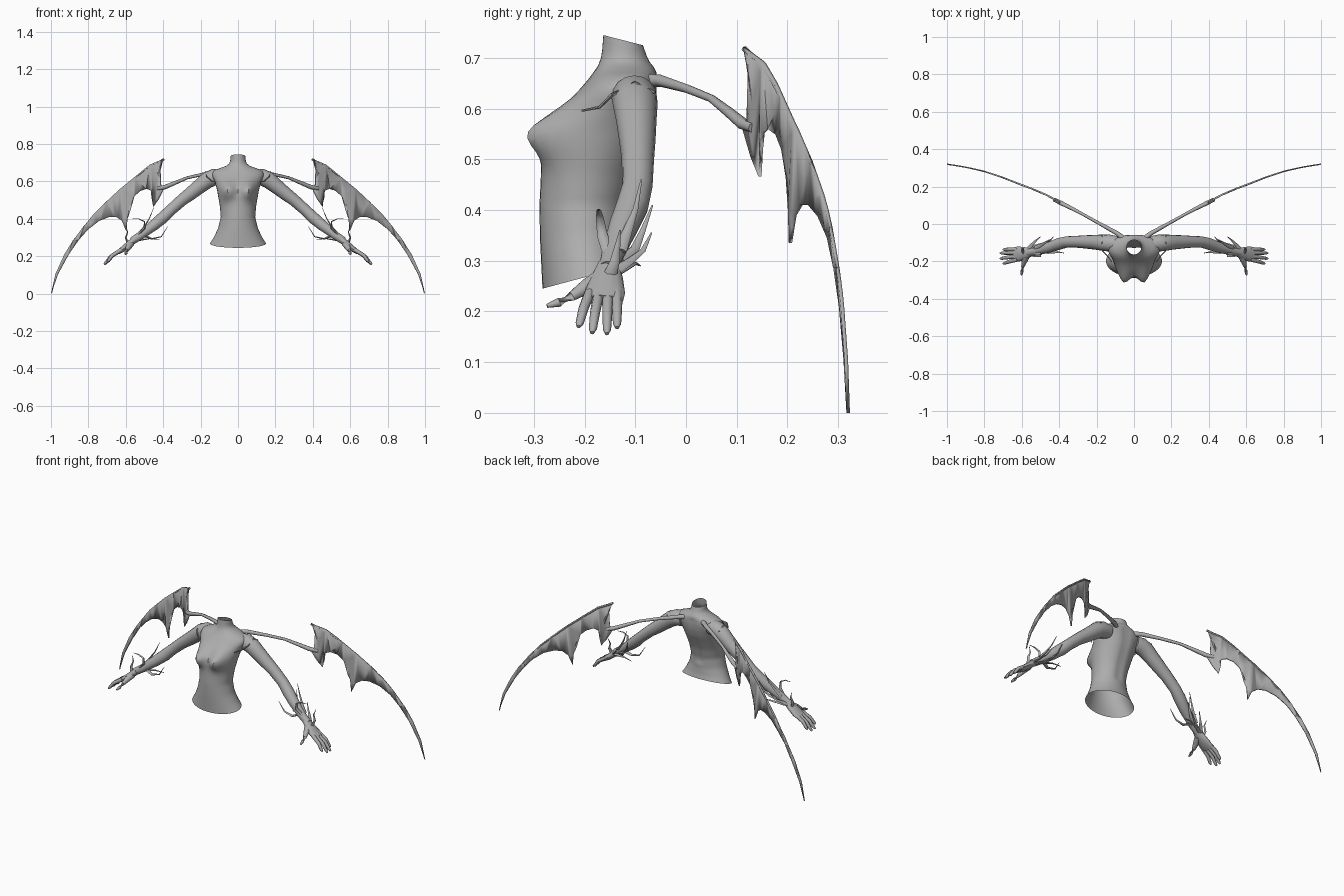
import bpy, bmesh, math
from mathutils import Vector

grey = bpy.data.materials.new("grey")
grey.diffuse_color = (0.42, 0.42, 0.42, 1)


def lerp_table(table, t):
    """Linear lookup in rows sorted by first value."""
    for a, b in zip(table, table[1:]):
        if t <= b[0]:
            k = max(0, (t - a[0]) / (b[0] - a[0]))
            return [p + (q - p) * k for p, q in zip(a, b)]
    return list(table[-1])


def finish(name, bm, mirror=True, angle=50):
    me = bpy.data.meshes.new(name)
    bmesh.ops.recalc_face_normals(bm, faces=bm.faces)
    bm.to_mesh(me)
    bm.free()
    me.materials.append(grey)
    ob = bpy.data.objects.new(name, me)
    bpy.context.collection.objects.link(ob)
    bpy.context.view_layer.objects.active = ob
    ob.select_set(True)
    bpy.ops.object.shade_smooth_by_angle(angle=math.radians(angle))
    ob.select_set(False)
    if mirror:
        ob.modifiers.new("mirror", 'MIRROR').use_mirror_merge = False
    return ob


def skin_rings(bm, rings):
    n = len(rings[0])
    for a, b in zip(rings, rings[1:]):
        for i in range(n):
            j = (i + 1) % n
            bm.faces.new((a[i], a[j], b[j], b[i]))


def tube(name, path, n=10):
    """Tapered tube; rows are x, y, z, radius and optional thickness radius."""
    bm = bmesh.new()
    pts = [Vector(p[:3]) for p in path]
    rings = []
    for i, p in enumerate(path):
        t = (pts[min(i + 1, len(pts) - 1)] - pts[max(i - 1, 0)]).normalized()
        ref = Vector((0, 1, 0)) if abs(t.y) < 0.85 else Vector((0, 0, 1))
        side = (ref - t * ref.dot(t)).normalized()
        up = t.cross(side)
        ra, rb = p[3], p[-1]
        rings.append([bm.verts.new(pts[i] + side * ra * math.cos(k * math.tau / n)
                                   + up * rb * math.sin(k * math.tau / n)) for k in range(n)])
    skin_rings(bm, rings)
    bm.faces.new(rings[0])
    bm.faces.new(rings[-1])
    return finish(name, bm)


# Torso: z, half width, front y, back y, tilt of the ring
torso = [(.268, .150, -.283, -.112, .023), (.30, .130, -.285, -.118, .015),
         (.35, .106, -.288, -.122, .005), (.41, .092, -.289, -.120, 0),
         (.47, .097, -.286, -.105, 0), (.52, .106, -.282, -.085, 0),
         (.56, .113, -.272, -.068, 0), (.60, .125, -.245, -.058, 0),
         (.635, .140, -.212, -.055, 0), (.655, .135, -.195, -.056, 0),
         (.672, .095, -.182, -.058, 0), (.685, .058, -.172, -.064, -.002),
         (.70, .043, -.166, -.074, -.005), (.735, .039, -.163, -.085, -.010)]
bm = bmesh.new()
rings = []
for s in range(37):
    z0 = .268 + s * (.735 - .268) / 36
    z, w, f, b, tilt = lerp_table(torso, z0)
    ring = []
    for k in range(36):
        a = k * math.tau / 36
        x = w * math.sin(a)
        y = (f + b) / 2 - (b - f) / 2 * math.cos(a)
        zz = z - tilt * math.cos(a)
        if math.cos(a) > 0:      # bust swelling
            y -= .052 * math.exp(-((abs(x) - .056) / .036) ** 2 - ((zz - .552) / .046) ** 2)
        elif .38 < zz < .66:     # spine groove
            y -= .008 * math.exp(-(x / .02) ** 2)
        ring.append(bm.verts.new((x, y, zz)))
    rings.append(ring)
skin_rings(bm, rings)
finish("torso", bm, mirror=False)

# Arm and hand
tube("arm", [(.09, -.105, .625, .040), (.13, -.102, .622, .045), (.165, -.10, .606, .044),
             (.20, -.098, .578, .040), (.25, -.096, .538, .036), (.30, -.095, .50, .032),
             (.36, -.096, .447, .030), (.40, -.106, .408, .032), (.45, -.124, .366, .029),
             (.52, -.145, .312, .022), (.565, -.153, .282, .020)], 16)
tube("palm", [(.55, -.152, .292, .022, .018), (.58, -.156, .266, .032, .018),
              (.615, -.160, .238, .040, .016), (.64, -.162, .222, .038, .012)], 14)
for name, y0, tip in (("index_finger", -.190, (.700, -.212, .170)),
                      ("middle_finger", -.172, (.716, -.185, .158)),
                      ("ring_finger", -.154, (.716, -.156, .156)),
                      ("little_finger", -.136, (.700, -.136, .168))):
    a, b = Vector((.622, y0, .236)), Vector(tip)
    m = a.lerp(b, .55) + Vector((.006, 0, .006))
    tube(name, [(*a, .011), (*m, .010), (*a.lerp(b, .9), .008), (*b, .004)], 8)
tube("thumb", [(.572, -.165, .268, .018), (.585, -.195, .250, .016), (.594, -.225, .230, .010),
               (.598, -.250, .218, .009), (.602, -.274, .211, .004)], 8)

# Thorny tendrils growing from the forearm
tendrils = [
    [(.54, -.15, .31), (.50, -.165, .35), (.50, -.17, .385), (.53, -.172, .40), (.565, -.17, .40)],
    [(.50, -.14, .31), (.46, -.15, .293), (.41, -.15, .305), (.375, -.155, .36)],
    [(.53, -.13, .32), (.50, -.115, .36), (.475, -.10, .40), (.45, -.088, .46)],
    [(.51, -.13, .30), (.47, -.10, .325), (.445, -.085, .36), (.43, -.066, .41)],
    [(.57, -.14, .28), (.545, -.11, .30), (.52, -.085, .32), (.50, -.068, .355)],
    [(.58, -.15, .27), (.53, -.12, .285), (.47, -.10, .295), (.42, -.09, .29)],
    [(.59, -.15, .27), (.60, -.14, .30), (.59, -.135, .33), (.60, -.13, .36)]]
for i, pts in enumerate(tendrils):
    n = len(pts) - 1
    tube("tendril_%d" % (i + 1),
         [(*p, .0015 + .012 * (1 - k / n), .001 + .006 * (1 - k / n)) for k, p in enumerate(pts)], 6)

# Thin vine around the shoulder
tube("shoulder_vine", [(.118, -.205, .596, .002), (.142, -.170, .603, .003), (.168, -.145, .628, .004),
                       (.172, -.10, .651, .004), (.172, -.062, .632, .003)], 6)

# Wing strut from the shoulder blade
tube("wing_strut", [(.06, -.075, .655, .014), (.09, -.050, .655, .012), (.18, .000, .640, .009),
                    (.27, .050, .620, .008), (.33, .082, .595, .010), (.39, .112, .570, .012),
                    (.43, .132, .562, .010)], 8)

# Wing membrane: outline in x and z, bent back along y
outline = [(.400, .722), (.418, .712), (.470, .690), (.553, .623), (.630, .560), (.700, .495),
           (.765, .432), (.820, .366), (.880, .287), (.928, .210), (.976, .105), (.999, .000),
           (.962, .105), (.905, .210), (.850, .290), (.800, .345), (.745, .388), (.690, .410),
           (.650, .410), (.620, .390), (.597, .335), (.592, .400), (.580, .465), (.555, .520),
           (.525, .548), (.490, .562), (.465, .552), (.455, .515), (.452, .466), (.425, .505),
           (.398, .560), (.412, .580), (.435, .592), (.440, .615), (.428, .650), (.410, .690)]
bend = [(.3, .065), (.4, .115), (.45, .145), (.52, .178), (.6, .207), (.7, .247),
        (.8, .281), (.9, .304), (1, .320)]
bm = bmesh.new()
bm.faces.new([bm.verts.new((x, 0, z)) for x, z in outline])
bmesh.ops.triangulate(bm, faces=bm.faces)
for k in range(1, 20):
    bmesh.ops.bisect_plane(bm, geom=bm.verts[:] + bm.edges[:] + bm.faces[:],
                           plane_co=(.4 + .03 * k, 0, 0), plane_no=(1, 0, 0))
for v in bm.verts:
    v.co.y = lerp_table(bend, v.co.x)[1]
wing = finish("wing", bm, angle=40)
solid = wing.modifiers.new("thickness", 'SOLIDIFY')
solid.thickness, solid.offset = .007, 0

# Rib along the leading edge of the wing
edge = outline[:12]
tube("wing_rib", [(x - .004, lerp_table(bend, x)[1], z - .004 if z > .01 else .003,
                   .006 - .0045 * k / 11) for k, (x, z) in enumerate(edge)], 6)
